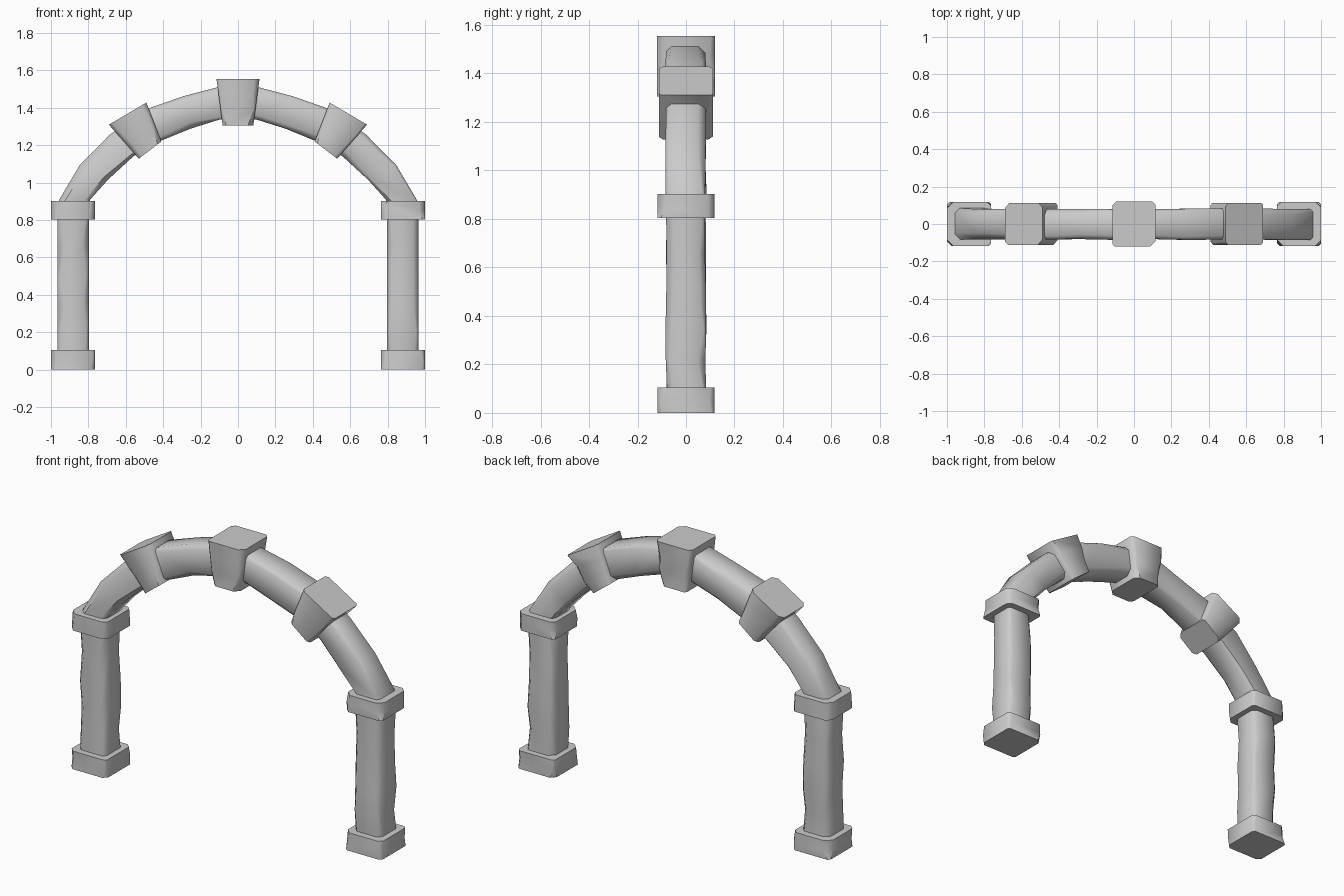
import bpy, bmesh, random
from mathutils import Vector

if "Cube" in bpy.data.objects:
    bpy.data.objects.remove(bpy.data.objects["Cube"])

random.seed(7)


def loft(name, rings, depth, side=1, steps=1, chip=(0.008, 0.03), dent=0.0):
    """Loft a chipped-corner rectangle through rings of two (x, z) edge points."""
    pairs = []
    for i in range(len(rings) - 1):
        for s in range(steps):
            t = s / steps
            pairs.append([Vector(p).lerp(Vector(q), t) for p, q in zip(rings[i], rings[i + 1])])
    pairs.append([Vector(p) for p in rings[-1]])
    bm = bmesh.new()
    loops = []
    for a, b in pairs:
        width = (b - a).length
        c = [random.uniform(*chip) for _ in range(4)]
        front = -depth + random.uniform(0, dent)
        back = depth - random.uniform(0, dent)
        # u runs across the section, v through the depth
        outline = [(c[0], front), (width - c[1], front),
                   (width, front + c[1]), (width, back - c[2]),
                   (width - c[2], back), (c[3], back),
                   (0, back - c[3]), (0, front + c[0])]
        loop = []
        for u, v in outline:
            p = a.lerp(b, u / width)
            loop.append(bm.verts.new((side * p.x, v, p.y)))
        loops.append(loop)
    for lo, hi in zip(loops, loops[1:]):
        for i in range(8):
            j = (i + 1) % 8
            bm.faces.new((lo[i], lo[j], hi[j], hi[i]))
    bm.faces.new(loops[0])
    bm.faces.new(loops[-1])
    bmesh.ops.recalc_face_normals(bm, faces=bm.faces)
    mesh = bpy.data.meshes.new(name)
    bm.to_mesh(mesh)
    bm.free()
    obj = bpy.data.objects.new(name, mesh)
    bpy.context.collection.objects.link(obj)
    bpy.ops.object.select_all(action='DESELECT')
    obj.select_set(True)
    bpy.context.view_layer.objects.active = obj
    bpy.ops.object.shade_smooth_by_angle(angle=0.8)
    return obj


def level(x0, x1, *heights):
    return [((x0, z), (x1, z)) for z in heights]


# outer and inner edge of the left half of the arch, from capital to crown
arch = [((-0.965, 0.88), (-0.80, 0.88)), ((-0.955, 0.91), (-0.79, 0.91)),
        ((-0.845, 1.096), (-0.695, 1.016)), ((-0.685, 1.257), (-0.56, 1.14)),
        ((-0.47, 1.40), (-0.41, 1.225)), ((-0.29, 1.463), (-0.25, 1.29)),
        ((-0.11, 1.51), (-0.10, 1.337)), ((0, 1.525), (0, 1.35))]

for side, tag in ((-1, "right"), (1, "left")):
    # column with its base and capital
    loft(f"{tag}_base", level(-1, -0.765, 0, 0.05, 0.105), 0.117, side, chip=(0.01, 0.035))
    loft(f"{tag}_column", level(-0.965, -0.797, 0.09, 0.22, 0.35, 0.5, 0.66, 0.81),
         0.085, side, chip=(0.01, 0.035), dent=0.008)
    loft(f"{tag}_capital", level(-1, -0.765, 0.803, 0.85, 0.902), 0.117, side, chip=(0.01, 0.035))
    # half arch and its projecting block
    loft(f"{tag}_arch", arch, 0.085, side, chip=(0.01, 0.035), dent=0.008)
    loft(f"{tag}_arch_block", [((-0.53, 1.128), (-0.41, 1.22)),
                               ((-0.69, 1.31), (-0.49, 1.428))], 0.112, side, steps=3)

# keystone at the crown
loft("keystone", [((-0.082, 1.305), (0.082, 1.305)),
                  ((-0.115, 1.555), (0.115, 1.555))], 0.12, steps=3)
